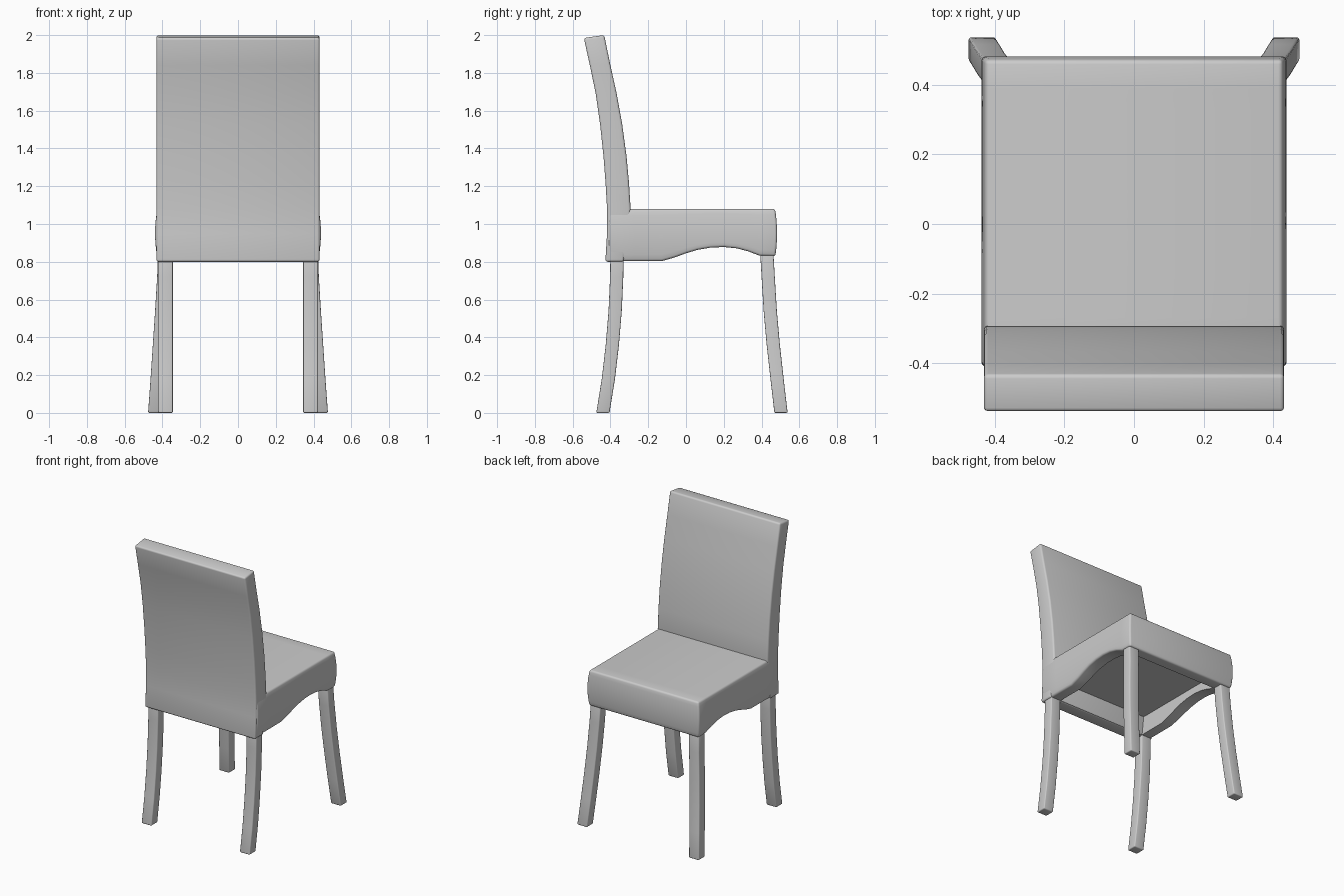
import bpy, bmesh

if "Cube" in bpy.data.objects:
    bpy.data.objects.remove(bpy.data.objects["Cube"])


def loft(name, rings, bevel=0.01):
    """Skin equal rings (left half up, right half down) and close both ends."""
    bm = bmesh.new()
    vr = [[bm.verts.new(p) for p in r] for r in rings]
    n = len(vr[0])
    for a, b in zip(vr, vr[1:]):
        for i in range(n):
            j = (i + 1) % n
            bm.faces.new((a[i], a[j], b[j], b[i]))
    for r in (vr[0], vr[-1]):
        for i in range(n // 2 - 1):
            bm.faces.new((r[i], r[i + 1], r[n - 2 - i], r[n - 1 - i]))
    bmesh.ops.recalc_face_normals(bm, faces=bm.faces)
    me = bpy.data.meshes.new(name)
    bm.to_mesh(me)
    bm.free()
    ob = bpy.data.objects.new(name, me)
    bpy.context.collection.objects.link(ob)
    if bevel:
        m = ob.modifiers.new("round_edges", "BEVEL")
        m.width, m.segments, m.angle_limit = bevel, 3, 0.7
        apply(ob, m)
    return ob


def activate(ob):
    bpy.ops.object.select_all(action="DESELECT")
    ob.select_set(True)
    bpy.context.view_layer.objects.active = ob


def apply(ob, mod):
    activate(ob)
    bpy.ops.object.modifier_apply(modifier=mod.name)


def smooth(ob):
    activate(ob)
    bpy.ops.object.shade_smooth_by_angle(angle=0.6)


def rect(x0, x1, y0, y1, z):
    return [(x0, y0, z), (x0, y1, z), (x1, y1, z), (x1, y0, z)]


# Seat: bulging sides, arched lower edge (y, bottom z)
TOP = 1.08
arch = [(-0.41, 0.803), (-0.27, 0.803), (-0.13, 0.803), (-0.06, 0.823), (0.0, 0.845),
        (0.06, 0.863), (0.13, 0.875), (0.2, 0.878), (0.27, 0.871), (0.33, 0.855),
        (0.39, 0.832), (0.47, 0.83)]


def bulge(z):
    return 1 - ((z - 0.95) / 0.14) ** 2


rings = []
for k, (y, b) in enumerate(arch):
    zs = [b + (TOP - b) * i / 8 for i in range(9)]
    front = 0.012 if k == len(arch) - 1 else 0
    side = [(0.425 + 0.014 * bulge(z), y + front * bulge(z), z) for z in zs]
    rings.append([(-x, yy, z) for x, yy, z in side] + side[::-1])
seat = loft("seat", rings, 0.012)

# Hollow underside of the seat
cutter = loft("seat_recess", [rect(-0.345, 0.345, -0.33, 0.395, z) for z in (0.6, 0.93)], 0)
cut = seat.modifiers.new("recess", "BOOLEAN")
cut.operation, cut.object, cut.solver = "DIFFERENCE", cutter, "EXACT"
apply(seat, cut)
bpy.data.objects.remove(cutter)
smooth(seat)

# Backrest: curved slab (rear y, rear z, front y, front z)
back = [(-0.427, 0.80, -0.33, 0.80), (-0.418, 0.95, -0.31, 0.95), (-0.418, 1.08, -0.293, 1.08),
        (-0.426, 1.22, -0.302, 1.22), (-0.437, 1.36, -0.315, 1.36), (-0.455, 1.53, -0.338, 1.53),
        (-0.478, 1.69, -0.367, 1.69), (-0.509, 1.84, -0.401, 1.845), (-0.541, 1.985, -0.433, 2.0)]
W = 0.432
smooth(loft("backrest", [[(-W, r, rz), (-W, f, fz), (W, f, fz), (W, r, rz)]
                         for r, rz, f, fz in back], 0.012))

# Legs: (inner x, rear y, z) of a square section, on both sides
legs = {
    "rear_leg": [(0.345, -0.4, 0.86), (0.345, -0.402, 0.72), (0.345, -0.41, 0.54),
                 (0.345, -0.425, 0.36), (0.345, -0.446, 0.18), (0.345, -0.475, 0)],
    "front_leg": [(0.345, 0.392, 0.86), (0.35, 0.4, 0.72), (0.361, 0.411, 0.54),
                  (0.373, 0.427, 0.36), (0.385, 0.447, 0.18), (0.398, 0.468, 0)],
}
for name, path in legs.items():
    for label, s in (("left", -1), ("right", 1)):
        smooth(loft(f"{name}_{label}", [rect(s * x, s * (x + 0.078), y, y + 0.07, z)
                                        for x, y, z in path], 0.007))
